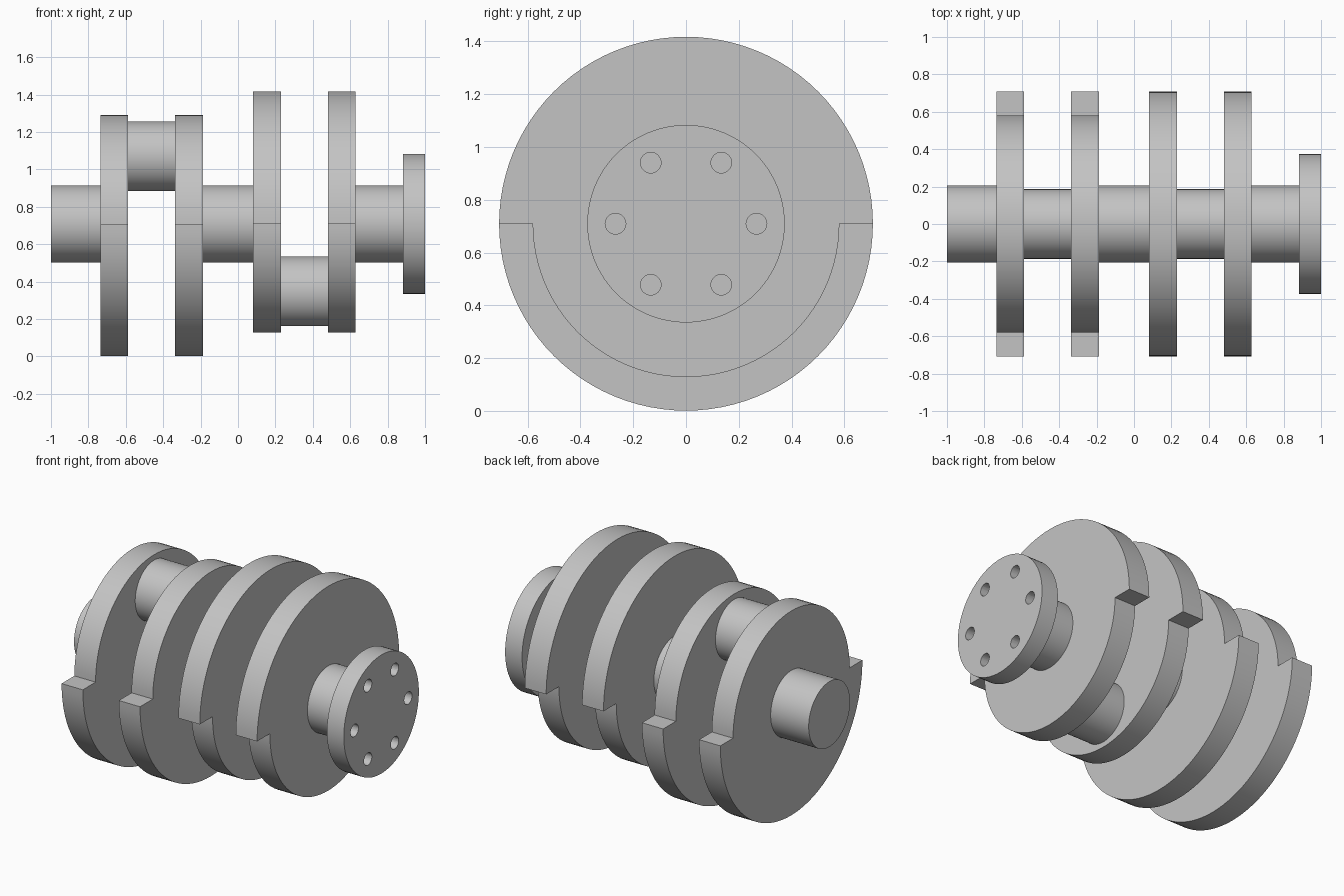
import bpy
import bmesh
from math import pi, sin, cos, radians
from mathutils import Matrix, Vector

cube = bpy.data.objects.get("Cube")
if cube:
    bpy.data.objects.remove(cube, do_unlink=True)

AXIS_Z = 0.709       # height of the main shaft axis
THROW = 0.361        # crank pin offset from the axis
SEGMENTS = 96

steel = bpy.data.materials.new("steel_grey")
steel.use_nodes = True
steel.diffuse_color = (0.55, 0.55, 0.55, 1)
steel.node_tree.nodes["Principled BSDF"].inputs["Base Color"].default_value = (0.55, 0.55, 0.55, 1)


def make_object(name, bm):
    bmesh.ops.recalc_face_normals(bm, faces=bm.faces)
    mesh = bpy.data.meshes.new(name)
    bm.to_mesh(mesh)
    bm.free()
    mesh.materials.append(steel)
    obj = bpy.data.objects.new(name, mesh)
    bpy.context.collection.objects.link(obj)
    return obj


def smooth(obj):
    bpy.ops.object.select_all(action="DESELECT")
    obj.select_set(True)
    bpy.context.view_layer.objects.active = obj
    bpy.ops.object.shade_smooth_by_angle(angle=radians(30))


def add_rod(bm, x0, x1, radius, y=0, z=AXIS_Z, segments=SEGMENTS):
    place = Matrix.Translation(((x0 + x1) / 2, y, z)) @ Matrix.Rotation(pi / 2, 4, "Y")
    bmesh.ops.create_cone(bm, cap_ends=True, segments=segments, radius1=radius,
                          radius2=radius, depth=x1 - x0, matrix=place)


def rod(name, x0, x1, radius, z=AXIS_Z):
    bm = bmesh.new()
    add_rod(bm, x0, x1, radius, z=z)
    obj = make_object(name, bm)
    smooth(obj)
    return obj


def web(name, x0, x1, heavy_up):
    # Half disc of large radius joined to a half disc of small radius
    upper, lower = (0.708, 0.581) if heavy_up else (0.581, 0.708)
    bm = bmesh.new()
    half = SEGMENTS // 2
    verts = []
    for start, radius in ((0, upper), (pi, lower)):
        for i in range(half + 1):
            a = start + pi * i / half
            verts.append(bm.verts.new((x0, radius * cos(a), AXIS_Z + radius * sin(a))))
    face = bm.faces.new(verts)
    result = bmesh.ops.extrude_face_region(bm, geom=[face], use_keep_orig=True)
    moved = [v for v in result["geom"] if isinstance(v, bmesh.types.BMVert)]
    bmesh.ops.translate(bm, verts=moved, vec=Vector((x1 - x0, 0, 0)))
    smooth(make_object(name, bm))


# Main journals
rod("end_journal", -1.0, -0.735, 0.206)
rod("middle_journal", -0.188, 0.08, 0.206)
rod("flange_journal", 0.629, 0.882, 0.206)

# Crank pins, one raised and one lowered
rod("upper_crank_pin", -0.587, -0.336, 0.186, AXIS_Z + THROW)
rod("lower_crank_pin", 0.229, 0.48, 0.186, AXIS_Z - THROW)

# Counterweight webs on either side of each pin
web("upper_pin_outer_web", -0.735, -0.587, False)
web("upper_pin_inner_web", -0.336, -0.188, False)
web("lower_pin_inner_web", 0.08, 0.229, True)
web("lower_pin_outer_web", 0.48, 0.629, True)

# Flange with a ring of six bolt holes
flange = rod("flange", 0.882, 1.0, 0.374)
bm = bmesh.new()
for i in range(6):
    a = i * pi / 3
    add_rod(bm, 0.86, 1.02, 0.039, 0.267 * cos(a), AXIS_Z + 0.267 * sin(a), 32)
cutter = make_object("bolt_hole_cutter", bm)
cut = flange.modifiers.new("bolt_holes", "BOOLEAN")
cut.operation = "DIFFERENCE"
cut.solver = "EXACT"
cut.object = cutter
bpy.context.view_layer.objects.active = flange
bpy.ops.object.modifier_apply(modifier=cut.name)
bpy.data.objects.remove(cutter, do_unlink=True)
smooth(flange)
